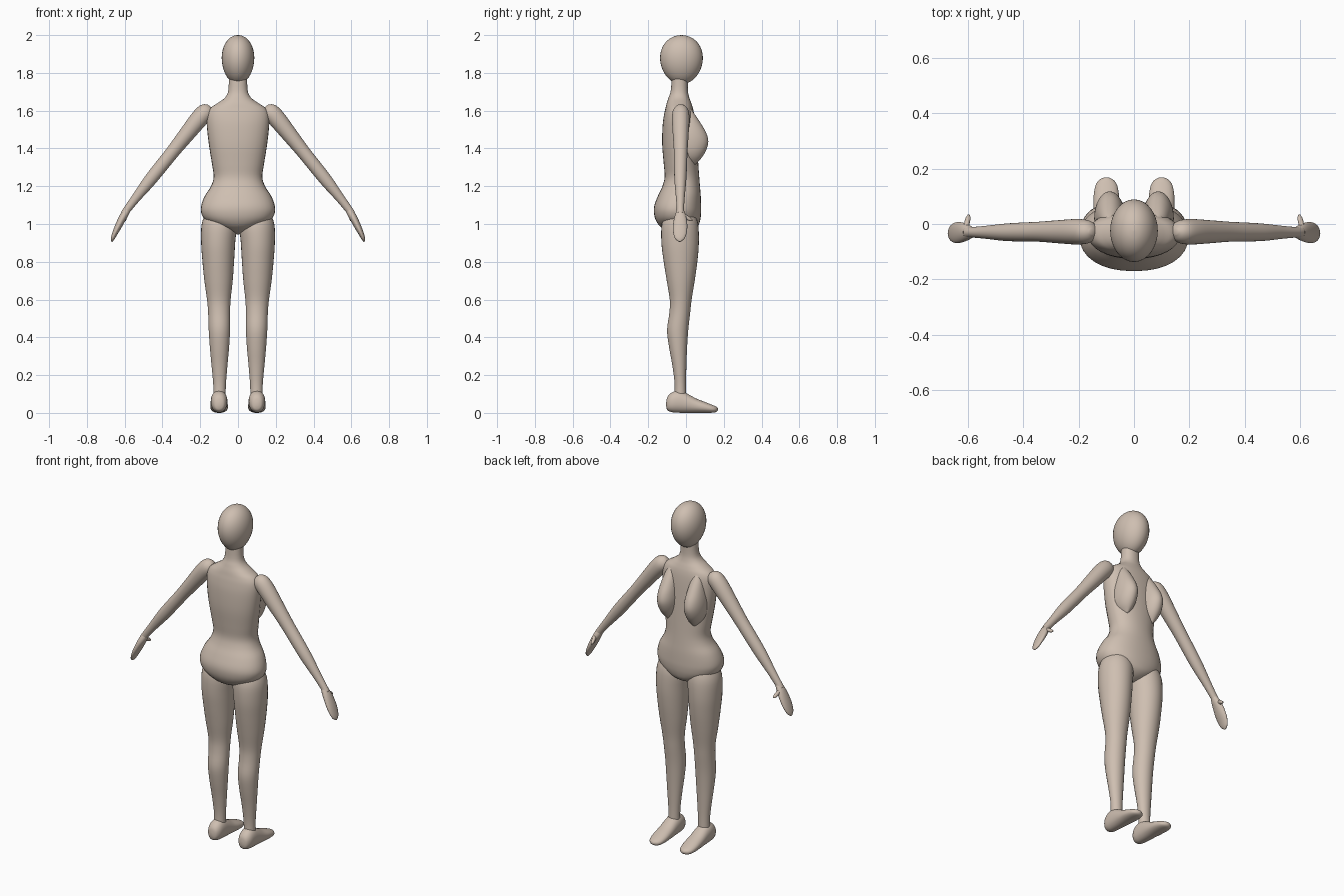
import bpy, bmesh, math
from mathutils import Vector

SKIN = bpy.data.materials.new("skin_beige")
SKIN.diffuse_color = (0.62, 0.52, 0.44, 1)
X, Y, Z = Vector((1, 0, 0)), Vector((0, 1, 0)), Vector((0, 0, 1))


def spline(a, b, c, d, t):
    """Catmull-Rom blend between b and c."""
    return [0.5 * (2 * q + (r - p) * t + (2 * p - 5 * q + 4 * r - s) * t * t
                   + (3 * q - p - 3 * r + s) * t ** 3) for p, q, r, s in zip(a, b, c, d)]


def loft(name, stations, u=X, v=Y, mirror=False, steps=4, segs=32, power=2.0):
    """Skin rounded rings; station = (x, y, z, half size along u, half size along v)."""
    n = len(stations)
    rows = []
    for i in range(n - 1):
        q = [stations[max(0, min(n - 1, i + k))] for k in (-1, 0, 1, 2)]
        rows += [spline(*q, k / steps) for k in range(steps)]
    rows.append(stations[-1])
    bm = bmesh.new()
    rings = []
    e = 2 / power
    for x, y, z, ru, rv in rows:
        ring = []
        for k in range(segs):
            a = math.tau * k / segs
            c, s = math.cos(a), math.sin(a)
            cu = math.copysign(abs(c) ** e, c) * max(ru, 0.001)
            sv = math.copysign(abs(s) ** e, s) * max(rv, 0.001)
            ring.append(bm.verts.new(Vector((x, y, z)) + u * cu + v * sv))
        rings.append(ring)
    for r0, r1 in zip(rings, rings[1:]):
        for k in range(segs):
            j = (k + 1) % segs
            bm.faces.new((r0[k], r0[j], r1[j], r1[k]))
    bm.faces.new(rings[0])
    bm.faces.new(rings[-1])
    bmesh.ops.recalc_face_normals(bm, faces=bm.faces)
    me = bpy.data.meshes.new(name)
    bm.to_mesh(me)
    bm.free()
    for p in me.polygons:
        p.use_smooth = True
    me.materials.append(SKIN)
    ob = bpy.data.objects.new(name, me)
    bpy.context.collection.objects.link(ob)
    if mirror:
        ob.modifiers.new("mirror", 'MIRROR')
    return ob


def upright(rows):
    """(z, x inner, x outer, y back, y front) to loft stations."""
    return [((a + b) / 2, (c + d) / 2, z, (b - a) / 2, (d - c) / 2) for z, a, b, c, d in rows]


# Torso with neck and hips: z, half width, back, front
torso = [
    (0.945, 0.005, -0.04, -0.02), (0.96, 0.05, -0.09, 0.03), (0.985, 0.11, -0.135, 0.062),
    (1.02, 0.172, -0.16, 0.075), (1.06, 0.195, -0.17, 0.08), (1.10, 0.194, -0.167, 0.08),
    (1.15, 0.175, -0.148, 0.078), (1.20, 0.143, -0.125, 0.074), (1.25, 0.129, -0.113, 0.07),
    (1.32, 0.138, -0.118, 0.065), (1.42, 0.154, -0.126, 0.058), (1.52, 0.165, -0.124, 0.05),
    (1.58, 0.164, -0.116, 0.043), (1.615, 0.145, -0.108, 0.036), (1.64, 0.108, -0.102, 0.028),
    (1.67, 0.068, -0.092, 0.017), (1.71, 0.051, -0.08, 0.01), (1.80, 0.048, -0.075, 0.01)]
loft("torso", upright([(z, -w, w, b, f) for z, w, b, f in torso]), power=2.2)

# Head: egg, slightly narrower toward the chin
head = []
for i in range(15):
    a = math.pi * i / 14
    taper = 1 - 0.07 * math.cos(a)
    head.append((0, -0.024, 1.87 - 0.13 * math.cos(a),
                 0.086 * math.sin(a) * taper, 0.113 * math.sin(a) * taper))
loft("head", head, steps=2)

# Breasts
loft("breast", [
    (0.085, 0.01, 1.615, 0.008, 0.012), (0.086, 0.015, 1.58, 0.03, 0.032),
    (0.087, 0.02, 1.53, 0.044, 0.06), (0.088, 0.02, 1.48, 0.053, 0.088),
    (0.088, 0.02, 1.435, 0.056, 0.098), (0.088, 0.02, 1.39, 0.052, 0.086),
    (0.087, 0.02, 1.35, 0.038, 0.062), (0.086, 0.02, 1.315, 0.01, 0.03)], mirror=True)

# Legs: z, inner x, outer x, back y, front y
loft("leg", upright([
    (1.07, 0.03, 0.165, -0.10, 0.04), (1.00, 0.008, 0.192, -0.128, 0.064),
    (0.90, 0.015, 0.195, -0.130, 0.068), (0.80, 0.021, 0.188, -0.118, 0.060),
    (0.70, 0.028, 0.178, -0.102, 0.046), (0.60, 0.039, 0.164, -0.086, 0.030),
    (0.53, 0.042, 0.158, -0.088, 0.022), (0.44, 0.042, 0.155, -0.100, 0.012),
    (0.35, 0.047, 0.149, -0.090, 0.006), (0.25, 0.056, 0.140, -0.072, 0.002),
    (0.15, 0.064, 0.131, -0.060, 0.000), (0.06, 0.066, 0.131, -0.062, 0.002)]), mirror=True)

# Feet, heel to toe: y, half width, bottom, top
foot = [(-0.105, 0.008, 0.035, 0.055), (-0.098, 0.027, 0.014, 0.085), (-0.075, 0.040, 0.004, 0.108),
        (-0.04, 0.044, 0.001, 0.118), (0.0, 0.045, 0.0, 0.105), (0.05, 0.046, 0.0, 0.078),
        (0.10, 0.046, 0.0, 0.058), (0.14, 0.039, 0.001, 0.042), (0.16, 0.025, 0.005, 0.033),
        (0.169, 0.006, 0.014, 0.024)]
loft("foot", [(0.10, y, (a + b) / 2, w, (b - a) / 2) for y, w, a, b in foot],
     u=X, v=Z, mirror=True, power=2.2)

# Arms: rings lie across the slanted arm
ACROSS = Vector((0.80, 0, 0.60))
loft("arm", [
    (0.150, -0.028, 1.625, 0.010, 0.012), (0.157, -0.028, 1.613, 0.030, 0.034),
    (0.175, -0.028, 1.592, 0.043, 0.046), (0.210, -0.028, 1.552, 0.046, 0.047),
    (0.270, -0.028, 1.477, 0.042, 0.042), (0.345, -0.028, 1.383, 0.036, 0.036),
    (0.410, -0.029, 1.302, 0.034, 0.035), (0.470, -0.030, 1.227, 0.031, 0.033),
    (0.540, -0.030, 1.138, 0.023, 0.024), (0.588, -0.030, 1.075, 0.019, 0.020),
    (0.602, -0.030, 1.052, 0.022, 0.020)], u=Y, v=ACROSS, mirror=True)

# Hands: flat paddles curving downward
loft("hand", [
    (0.580, -0.030, 1.085, 0.014, 0.014), (0.597, -0.030, 1.057, 0.025, 0.020),
    (0.615, -0.030, 1.025, 0.034, 0.020), (0.635, -0.031, 0.985, 0.038, 0.018),
    (0.652, -0.032, 0.950, 0.035, 0.014), (0.664, -0.033, 0.922, 0.024, 0.010),
    (0.670, -0.033, 0.907, 0.005, 0.004)], u=Y, v=Vector((0.88, 0, 0.47)), mirror=True)

# Thumbs: small forward nubs
loft("thumb", [
    (0.608, -0.020, 1.045, 0.010, 0.014), (0.604, 0.004, 1.035, 0.010, 0.013),
    (0.600, 0.022, 1.025, 0.009, 0.010), (0.598, 0.034, 1.020, 0.003, 0.003)],
    u=X, v=Z, mirror=True, segs=16)
